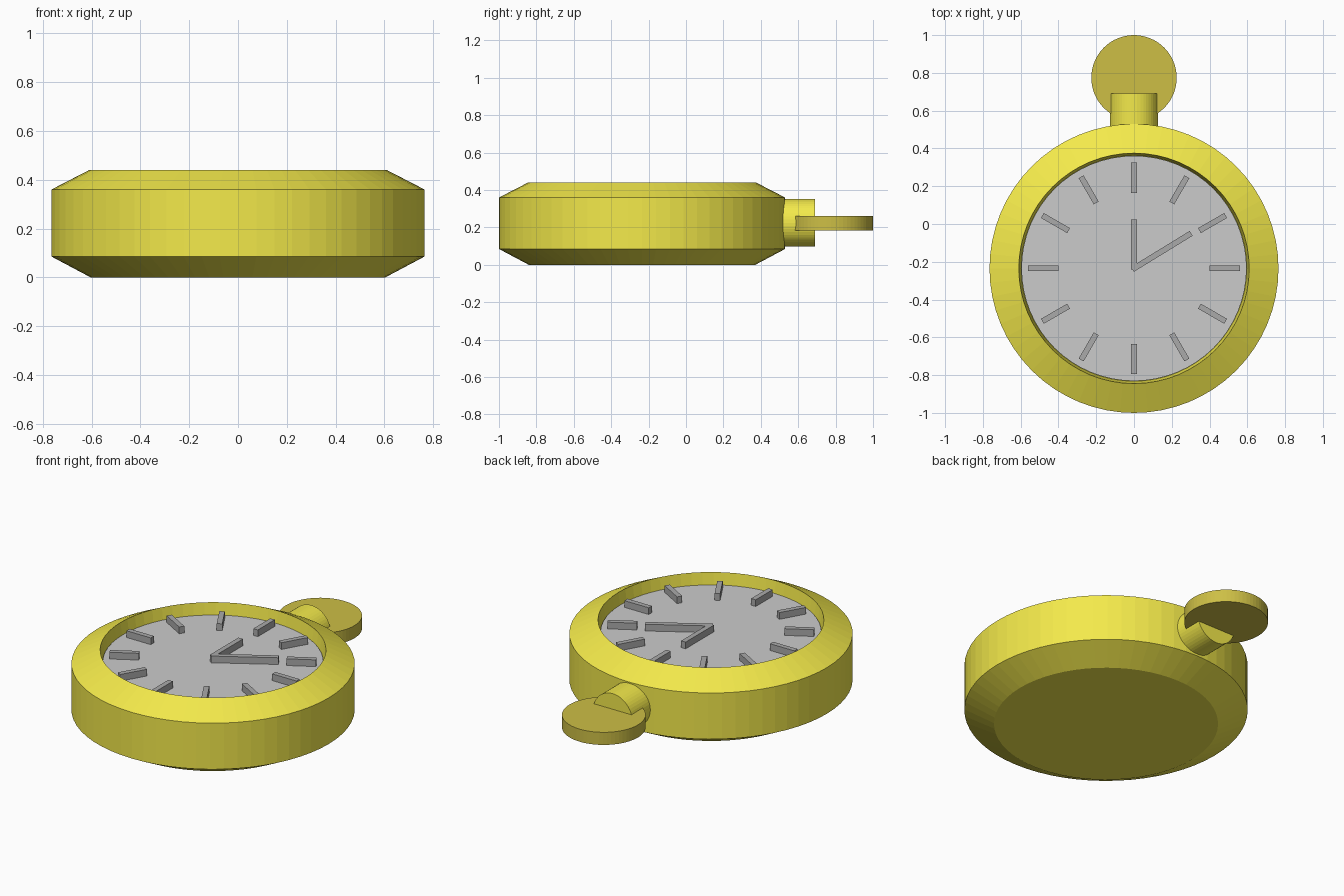
import bpy, bmesh, math
from mathutils import Matrix

if "Cube" in bpy.data.objects:
    bpy.data.objects.remove(bpy.data.objects["Cube"])

CY = -0.235      # centre of the watch case in y
DIAL_Z = 0.37


def material(name, rgb):
    m = bpy.data.materials.new(name)
    m.diffuse_color = (*rgb, 1)
    m.use_nodes = True
    m.node_tree.nodes["Principled BSDF"].inputs["Base Color"].default_value = m.diffuse_color
    return m


GOLD = material("gold", (0.90, 0.82, 0.07))
DARK_GOLD = material("dark_gold", (0.61, 0.52, 0.06))
DARK_GREY = material("dark_grey", (0.40, 0.40, 0.40))


def finish(name, bm, mat=None):
    bmesh.ops.recalc_face_normals(bm, faces=bm.faces)
    mesh = bpy.data.meshes.new(name)
    bm.to_mesh(mesh)
    bm.free()
    obj = bpy.data.objects.new(name, mesh)
    bpy.context.collection.objects.link(obj)
    if mat:
        mesh.materials.append(mat)
    return obj


def lathe(name, profile, mat, sides=64):
    """Stack of rings around z, closed with flat caps at both ends."""
    bm = bmesh.new()
    rings = [[bm.verts.new((r * math.cos(2 * math.pi * i / sides),
                            r * math.sin(2 * math.pi * i / sides), z))
              for i in range(sides)] for r, z in profile]
    for a, b in zip(rings, rings[1:]):
        for i in range(sides):
            j = (i + 1) % sides
            bm.faces.new((a[i], a[j], b[j], b[i]))
    bm.faces.new(rings[0][::-1])
    bm.faces.new(rings[-1])
    return finish(name, bm, mat)


def bar(name, angle, r0, r1, height=0.04, width=0.03):
    """Bar lying on the dial, pointing clockwise by angle from 12 o'clock."""
    bm = bmesh.new()
    bmesh.ops.create_cube(bm, size=1)
    bm.transform(Matrix.Translation((0, CY, DIAL_Z)) @ Matrix.Rotation(-angle, 4, 'Z')
                 @ Matrix.Translation((0, (r0 + r1) / 2, height / 2))
                 @ Matrix.Diagonal((width, r1 - r0, height, 1)))
    return finish(name, bm, DARK_GREY)


# Case with bevelled edges and a shallow recess for the dial
case = lathe("case", [(0.605, 0), (0.765, 0.085), (0.765, 0.36), (0.61, 0.44),
                      (0.597, DIAL_Z - 0.02)], GOLD)
case.location.y = CY

# Dial
dial = lathe("dial", [(0.596, DIAL_Z - 0.015), (0.596, DIAL_Z)], None)
dial.location.y = CY

# Hour markers and hands
for h in range(12):
    bar(f"hour_marker_{h + 1}", math.radians(30 * (h + 1)), 0.40, 0.56)
bar("hour_hand", 0, -0.005, 0.26)
bar("minute_hand", math.radians(58.5), -0.01, 0.355)

# Stem leaving the case towards the back
stem = lathe("stem", [(0.128, 0), (0.128, 0.25)], GOLD, 48)
stem.rotation_euler.x = -math.pi / 2
stem.location = (0, 0.44, 0.225)

# Flat round crown plate
crown = lathe("crown", [(0.226, 0.185), (0.226, 0.26)], DARK_GOLD)
crown.location.y = 0.774
